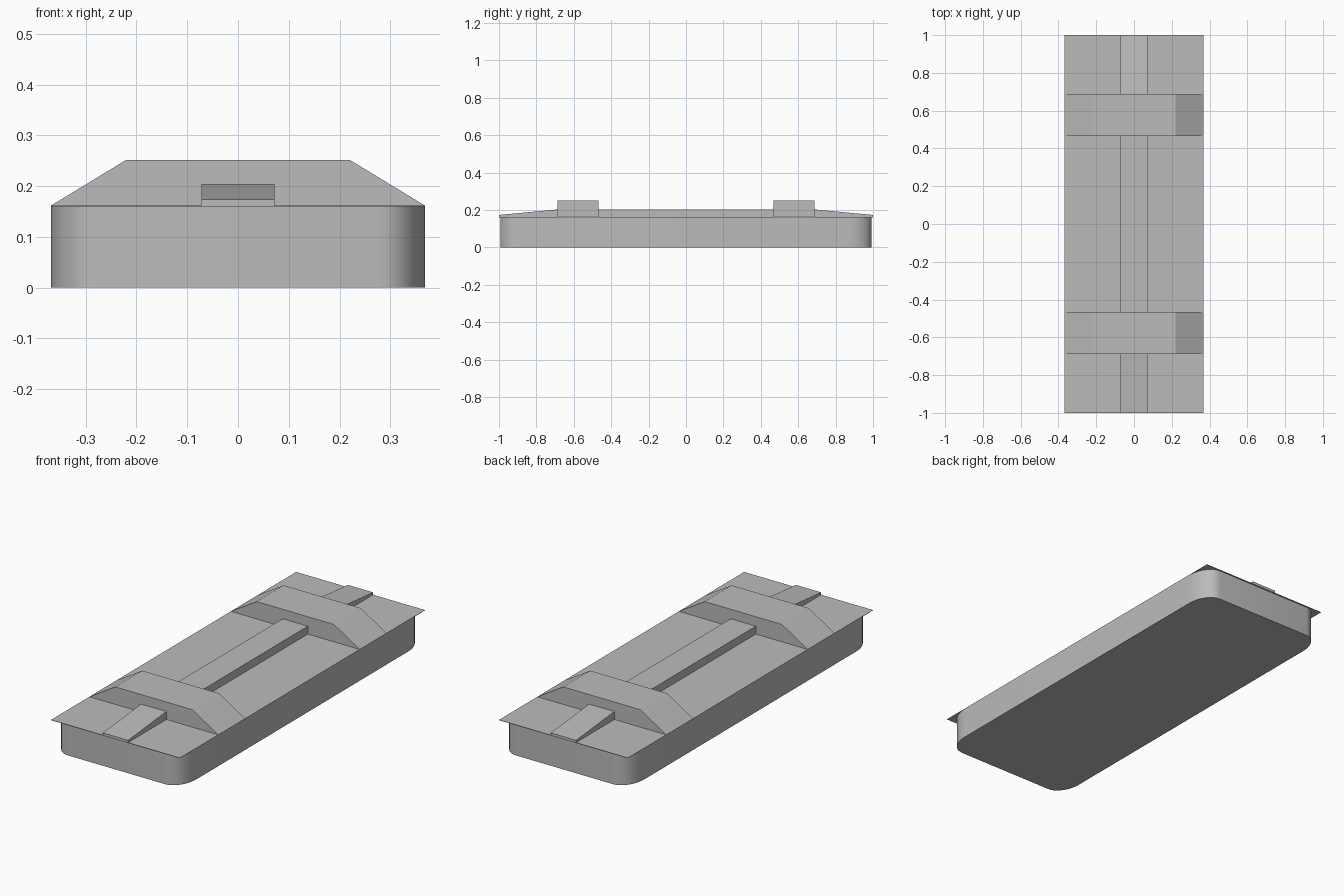
import bpy
import bmesh
from math import cos, sin, pi
from mathutils import Vector

cube = bpy.data.objects.get("Cube")
if cube:
    bpy.data.objects.remove(cube, do_unlink=True)

grey = bpy.data.materials.new("plain grey")
grey.use_nodes = True
colour = (0.5, 0.5, 0.5, 1)
grey.diffuse_color = colour
grey.node_tree.nodes["Principled BSDF"].inputs["Base Color"].default_value = colour


def prism(name, outline, sweep, smooth=False):
    """Extrude a closed outline of 3D points along a sweep vector."""
    bm = bmesh.new()
    face = bm.faces.new([bm.verts.new(p) for p in outline])
    top = bmesh.ops.extrude_face_region(bm, geom=[face], use_keep_orig=True)
    moved = [v for v in top["geom"] if isinstance(v, bmesh.types.BMVert)]
    bmesh.ops.translate(bm, verts=moved, vec=Vector(sweep))
    bmesh.ops.recalc_face_normals(bm, faces=bm.faces)
    mesh = bpy.data.meshes.new(name)
    bm.to_mesh(mesh)
    bm.free()
    mesh.materials.append(grey)
    obj = bpy.data.objects.new(name, mesh)
    bpy.context.collection.objects.link(obj)
    if smooth:
        bpy.ops.object.select_all(action="DESELECT")
        obj.select_set(True)
        bpy.context.view_layer.objects.active = obj
        bpy.ops.object.shade_smooth_by_angle(angle=pi / 6)
    return obj


half_x, half_y, deck_z = 0.368, 1.0, 0.162

# Rounded tub below the deck
rx, ry, steps = 0.09, 0.13, 10
body_y = 0.993
outline = []
for quarter, (sx, sy) in enumerate([(1, 1), (-1, 1), (-1, -1), (1, -1)]):
    for i in range(steps + 1):
        a = (quarter + i / steps) * pi / 2
        outline.append((sx * (half_x - rx) + rx * cos(a),
                        sy * (body_y - ry) + ry * sin(a), 0))
prism("tub", outline, (0, 0, deck_z - 0.001), smooth=True)

# Thin square-cornered deck sheet
corners = [(-half_x, -half_y), (half_x, -half_y), (half_x, half_y), (-half_x, half_y)]
prism("deck", [(x, y, deck_z - 0.002) for x, y in corners], (0, 0, 0.002))

# Long centre rib, tapering toward both ends
rib_x = 0.072
rib = [(-1, deck_z), (1, deck_z), (1, 0.174), (0.69, 0.203), (-0.69, 0.203), (-1, 0.174)]
prism("centre_rib", [(-rib_x, y, z) for y, z in rib], (2 * rib_x, 0, 0))

# Two raised cross bands with sloping ends
band = [(-half_x, deck_z), (half_x, deck_z), (0.22, 0.252), (-0.22, 0.252)]
for name, y in (("front_cross_band", -0.687), ("rear_cross_band", 0.467)):
    prism(name, [(x, y, z) for x, z in band], (0, 0.22, 0))
